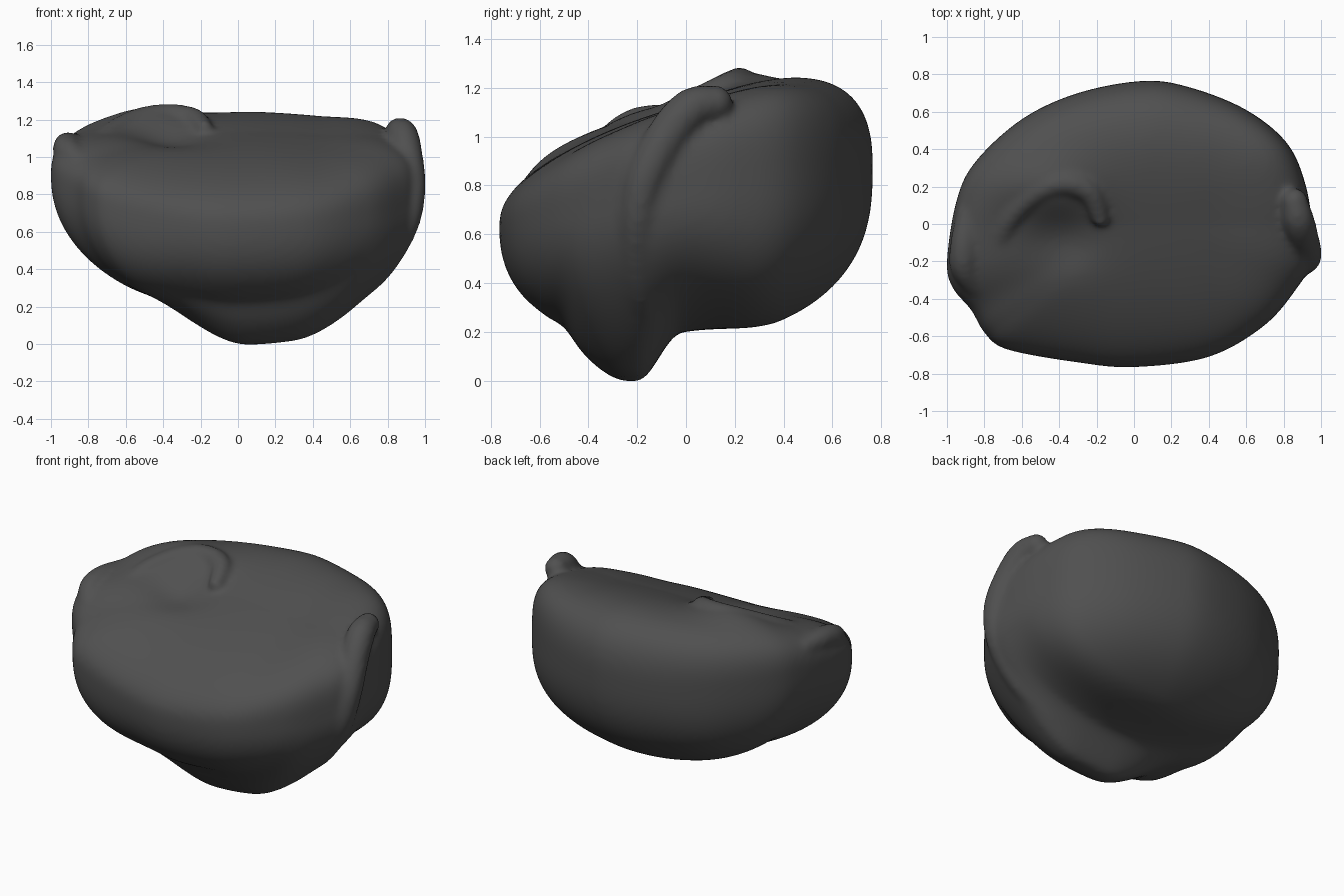
import bpy, bmesh, math
from mathutils import Vector

cube = bpy.data.objects.get("Cube")
if cube:
    bpy.data.objects.remove(cube)

mat = bpy.data.materials.new("charcoal")
mat.use_nodes = True
mat.diffuse_color = (0.08, 0.08, 0.08, 1)
mat.node_tree.nodes["Principled BSDF"].inputs["Base Color"].default_value = mat.diffuse_color


def spline(points, per, closed=False):
    """Catmull-Rom samples through the given points."""
    pts = [Vector(p) for p in points]
    n = len(pts)
    get = (lambda i: pts[i % n]) if closed else (lambda i: pts[min(max(i, 0), n - 1)])
    out = []
    for i in range(n if closed else n - 1):
        a, b, c, d = (get(i + k) for k in (-1, 0, 1, 2))
        for s in range(per):
            t = s / per
            out.append(0.5 * (2 * b + (c - a) * t + (2 * a - 5 * b + 4 * c - d) * t * t
                              + (3 * b - a - 3 * c + d) * t ** 3))
    if not closed:
        out.append(pts[-1])
    return out


def bump(v, centre, width):
    return math.exp(-((v - centre) / width) ** 2)


def step(v, lo, hi):
    t = min(max((v - lo) / (hi - lo), 0), 1)
    return t * t * (3 - 2 * t)


def middle(x, y):
    return 0.75 + 0.16 * y + 0.2 * max(0, -x) ** 2


# Upper face: tilted and nearly flat, with a hollow inside the curl
def top_height(x, y, r):
    n = 2.5 + 2 * max(0, x) ** 2
    g = (1 - r ** n) ** (1 / n)
    hollow = 0.06 * bump(x, -0.38, 0.2) * bump(y, -0.08, 0.16)
    swell = 0.065 * bump(x, -0.48, 0.24) * bump(y, 0.2, 0.16)
    rim = 0.04 * step(x, 0.4, 0.8)
    return middle(x, y) + g * (0.385 + 0.14 * y + 0.06 * max(0, y) + swell + rim - hollow)


# Lower dome: fuller at the back, deepening into a keel with a fold before it
def bottom_height(x, y, r):
    back = step(y, 0.0, 0.4)
    n = 2.2 + 0.5 * back + 0.3 * step(-x, 0.2, 0.6)
    g = (1 - r ** n) ** (1 / n)
    span = step(x, -0.5, 0.06) * (1 - step(x, 0.3, 0.98))
    keel = 0.185 * span * step(y, -0.62, -0.24) * (1 - step(y, -0.2, -0.02))
    fold = 0.03 * span * bump(y, -0.5, 0.05)
    return middle(x, y) - g * (0.55 + 0.055 * back) - keel + fold


# Shell body: closed skin of rings between the upper and lower poles
outline = spline([(.955, -.05), (.92, .2), (.82, .43), (.6, .61), (.3, .73), (.05, .765),
                  (-.3, .7), (-.6, .56), (-.85, .33), (-.95, .12), (-1, -.2), (-.97, -.34),
                  (-.87, -.46), (-.8, -.58), (-.68, -.67), (-.3, -.74), (0, -.765),
                  (.4, -.71), (.7, -.54), (.88, -.33), (.95, -.2)], 8, True)
bm = bmesh.new()
RINGS = 90


def add_ring(k):
    phi = math.pi * k / RINGS
    r = min(math.sin(phi), 1)
    height = top_height if phi <= math.pi / 2 else bottom_height
    return [bm.verts.new((p.x * r, p.y * r, height(p.x * r, p.y * r, r))) for p in outline]


def bridge(a, b):
    for i in range(len(a)):
        j = (i + 1) % len(a)
        bm.faces.new((a[i], b[i], b[j], a[j]))


rings = [add_ring(k) for k in range(1, RINGS)]
for a, b in zip(rings, rings[1:]):
    bridge(a, b)
bm.faces.new(rings[0])
bm.faces.new(list(reversed(rings[-1])))


# Rounded ridges swept along a path; each point is x, y, z, radius
def add_ridge(points):
    path = spline(points, 8)
    loops = []
    for i, p in enumerate(path):
        tangent = (path[min(i + 1, len(path) - 1)] - path[max(i - 1, 0)]).to_3d().normalized()
        turn = tangent.to_track_quat('Z', 'Y')
        loops.append([bm.verts.new(p.to_3d() + turn @ Vector((p.w * math.cos(t), p.w * math.sin(t), 0)))
                      for t in (math.tau * s / 14 for s in range(14))])
    for a, b in zip(loops, loops[1:]):
        bridge(a, b)
    bm.faces.new(loops[0])
    bm.faces.new(list(reversed(loops[-1])))
    for end in (path[0], path[-1]):
        ball = bmesh.ops.create_icosphere(bm, subdivisions=3, radius=end.w * 1.02)
        bmesh.ops.translate(bm, verts=ball["verts"], vec=end.to_3d())


# Outer lip, from the knob on the upper rim down to the keel
add_ridge([(.86, .12, 1.14, .07), (.88, .02, 1.115, .085), (.905, -.08, 1.0, .085),
           (.925, -.17, .82, .08), (.885, -.2, .62, .075), (.745, -.19, .4, .075),
           (.55, -.17, .24, .07), (.35, -.18, .13, .06)])
# Curl on the upper face
add_ridge([(-.74, -.18, 1.04, .05), (-.67, .02, 1.13, .06), (-.52, .17, 1.2, .065),
           (-.37, .22, 1.215, .07), (-.24, .17, 1.2, .065), (-.18, .03, 1.155, .045)])
# Shoulder over the side notch
add_ridge([(-.89, .05, 1.06, .06), (-.91, -.12, 1.06, .075), (-.9, -.25, 1.02, .075),
           (-.78, -.42, .89, .05)])

bmesh.ops.recalc_face_normals(bm, faces=bm.faces)
mesh = bpy.data.meshes.new("shell")
bm.to_mesh(mesh)
bm.free()
shell = bpy.data.objects.new("shell", mesh)
bpy.context.collection.objects.link(shell)
mesh.materials.append(mat)

# Fuse the parts into one soft skin
remesh = shell.modifiers.new("fuse", 'REMESH')
remesh.mode = 'VOXEL'
remesh.voxel_size = 0.018
remesh.use_smooth_shade = True
smooth = shell.modifiers.new("soften", 'SMOOTH')
smooth.factor = 0.5
smooth.iterations = 8
